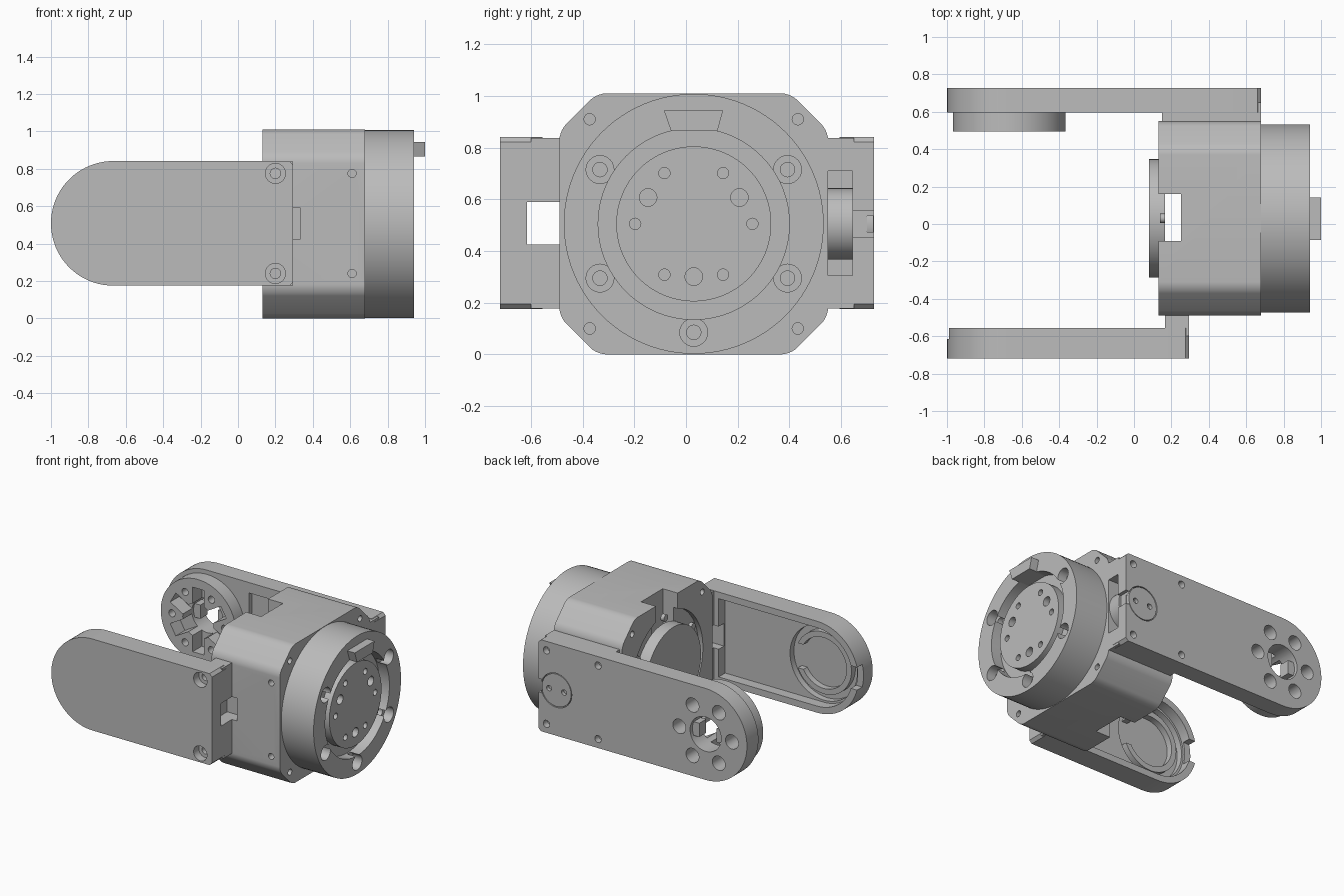
import bpy, bmesh, math
from mathutils import Matrix, Vector

cube = bpy.data.objects.get("Cube")
if cube:
    bpy.data.objects.remove(cube, do_unlink=True)

grey = bpy.data.materials.new("machined_grey")
grey.use_nodes = True
grey.diffuse_color = (0.5, 0.5, 0.5, 1)
grey.node_tree.nodes["Principled BSDF"].inputs["Base Color"].default_value = (0.5, 0.5, 0.5, 1)

CY, CZ = 0.03, 0.505        # motor axis
PX, PZ = -0.667, 0.508      # arm pivot axis
ROT = {"x": Matrix.Rotation(math.pi / 2, 4, "Y"), "y": Matrix.Rotation(math.pi / 2, 4, "X")}


def box(x0, x1, y0, y1, z0, z1):
    def add(bm):
        m = Matrix.Translation(((x0 + x1) / 2, (y0 + y1) / 2, (z0 + z1) / 2))
        bmesh.ops.create_cube(bm, size=1, matrix=m @ Matrix.Diagonal((x1 - x0, y1 - y0, z1 - z0, 1)))
    return add


def cyl(axis, a0, a1, u, z, r, seg=32):
    """Cylinder along x or y, from a0 to a1; u is the other flat coordinate."""
    def add(bm):
        mid = (a0 + a1) / 2
        c = (mid, u, z) if axis == "x" else (u, mid, z)
        bmesh.ops.create_cone(bm, cap_ends=True, segments=seg, radius1=r, radius2=r,
                              depth=a1 - a0, matrix=Matrix.Translation(c) @ ROT[axis])
    return add


def prism(axis, a0, a1, pts, bevel=0):
    """Extrude a profile of (u, z) points along x or y."""
    def add(bm):
        place = (lambda a, u, z: (a, u, z)) if axis == "x" else (lambda a, u, z: (u, a, z))
        rings = [[bm.verts.new(place(a, u, z)) for u, z in pts] for a in (a0, a1)]
        n = len(pts)
        faces = [bm.faces.new(rings[0]), bm.faces.new(rings[1][::-1])]
        for i in range(n):
            j = (i + 1) % n
            faces.append(bm.faces.new((rings[0][j], rings[0][i], rings[1][i], rings[1][j])))
        bmesh.ops.recalc_face_normals(bm, faces=faces)
        if bevel:
            edges = [bm.edges.get((p, q)) for p, q in zip(*rings)]
            bmesh.ops.bevel(bm, geom=edges, offset=bevel, segments=5, profile=0.5, affect="EDGES")
    return add


def make(name, *adders):
    bm = bmesh.new()
    for add in adders:
        add(bm)
    me = bpy.data.meshes.new(name)
    bm.to_mesh(me)
    bm.free()
    me.materials.append(grey)
    ob = bpy.data.objects.new(name, me)
    bpy.context.collection.objects.link(ob)
    return ob


def boolean(ob, adders, op="DIFFERENCE"):
    for add in adders:
        tool = make("cutter", add)
        tool.hide_render = True
        mod = ob.modifiers.new("cut", "BOOLEAN")
        mod.operation, mod.solver, mod.object = op, "EXACT", tool
        bpy.context.view_layer.objects.active = ob
        bpy.ops.object.modifier_apply(modifier=mod.name)
        me = tool.data
        bpy.data.objects.remove(tool, do_unlink=True)
        bpy.data.meshes.remove(me)


def polar(u, z, r, degrees):
    a = math.radians(degrees)
    return u + r * math.cos(a), z + r * math.sin(a)


def arm_profile(x_end, r, cut=0.0):
    """Plate outline with a round end at the pivot."""
    pts = [polar(PX, PZ, r, 90 + 180 * i / 40) for i in range(41)]
    return pts + [(x_end - cut, PZ - r), (x_end, PZ - r + cut), (x_end, PZ + r - cut), (x_end - cut, PZ + r)]


# Housing: chamfered block
h, w, cz, cw = 0.505, 0.52, 0.36, 0.375
octagon = [(CY + sy * u, CZ + sz * v) for sy, sz, u, v in (
    (1, -1, cw, h), (1, -1, w, cz), (1, 1, w, cz), (1, 1, cw, h),
    (-1, 1, cw, h), (-1, 1, w, cz), (-1, -1, w, cz), (-1, -1, cw, h))]
housing = make("housing", prism("x", 0.13, 0.68, octagon, 0.035))
corners = [(CY + sy * 0.403, CZ + sz * 0.405) for sy in (-1, 1) for sz in (-1, 1)]
boolean(housing, [cyl("x", 0.10, 0.165, CY, CZ, 0.41, 64),
                  box(0.1, 0.25, -0.09, 0.16, -0.1, 1.1),
                  box(0.2, 0.335, -0.6, -0.41, 0.425, 0.59)])
boolean(housing, [cyl("x", 0.62, 0.7, y, z, 0.022, 16) for y, z in corners])
boolean(housing, [cyl("x", 0.1, 0.2, y, z, 0.022, 16) for y, z in corners])
boolean(housing, [cyl("y", -0.6, -0.42, 0.61, z, 0.022, 16) for z in (0.24, 0.775)])

# Rear boss on the housing
rear_boss = make("rear_boss", cyl("x", 0.08, 0.166, CY, CZ, 0.317, 64))
rear_studs = make("rear_studs", *[cyl("x", 0.14, 0.167, *polar(CY, CZ, 0.365, a), 0.025, 16)
                                  for a in range(30, 360, 60)])

# Output ring with counterbored screw holes
ring = make("output_ring", cyl("x", 0.68, 0.94, CY, CZ, 0.503, 96))
boolean(ring, [cyl("x", 0.86, 1, CY, CZ, 0.37, 96)])
screws = [(CY + sy * 0.363, CZ + sz * 0.21) for sy in (-1, 1) for sz in (-1, 1)] + [(CY, 0.085)]
boolean(ring, [cyl("x", 0.87, 1, y, z, 0.054, 24) for y, z in screws])
boolean(ring, [cyl("x", 0.78, 0.9, y, z, 0.028, 16) for y, z in screws])

# Output disc with its bolt pattern
disc = make("output_disc", cyl("x", 0.85, 0.925, CY, CZ, 0.3, 96))
boolean(disc, [cyl("x", 0.88, 1, *polar(CY, CZ, 0.227, a), 0.022, 16) for a in range(0, 360, 60)])
boolean(disc, [cyl("x", 0.88, 1, *polar(CY, CZ, 0.204, a), 0.034, 20) for a in (30, 150, 270)])

# Index tab on the ring face
make("index_tab", prism("x", 0.85, 1.0, [(-0.058, 0.865), (0.122, 0.865), (0.143, 0.943), (-0.085, 0.943)]))

# Front arm: hollow cover plate with a mounting block
front_arm = make("front_arm", prism("y", -0.72, -0.555, arm_profile(0.295, 0.333, 0.02)))
boolean(front_arm, [box(0.165, 0.294, -0.6, -0.488, 0.177, 0.838)], "UNION")
boolean(front_arm, [prism("y", -0.63, -0.5, arm_profile(0.125, 0.285)),
                    cyl("y", -0.675, -0.6, PX, PZ, 0.27, 64),
                    box(0.05, 0.4, -0.615, -0.4, 0.425, 0.59),
                    box(-1.1, -0.9, -0.615, -0.5, 0.425, 0.59)])
for z in (0.24, 0.775):
    boolean(front_arm, [cyl("y", -0.8, -0.66, 0.2, z, 0.054, 24),
                        cyl("y", -0.7, -0.4, 0.2, z, 0.028, 16)])

# C shaped guide inside the front arm
guide = make("front_arm_guide", cyl("y", -0.68, -0.63, PX, PZ, 0.225, 64))
boolean(guide, [cyl("y", -0.7, -0.6, PX, PZ, 0.185, 64),
                box(PX + 0.1, PX + 0.4, -0.7, -0.6, PZ - 0.09, PZ + 0.09)])

# Back arm: long plate with a pad, pivot boss and bolt circle
back_arm = make("back_arm", prism("y", 0.595, 0.727, arm_profile(0.68, 0.333, 0.02)))
boolean(back_arm, [box(0.15, 0.679, 0.549, 0.65, 0.177, 0.838),
                   cyl("y", 0.495, 0.65, PX, PZ, 0.302, 64)], "UNION")
boolean(back_arm, [box(-0.33, 0.1, 0.5, 0.635, 0.25, 0.765),
                   box(0.4, 0.75, 0.5, 0.645, 0.305, 0.71),
                   box(0.655, 0.75, 0.6, 0.8, 0.455, 0.555),
                   cyl("y", 0.7, 0.8, 0.535, CZ, 0.124, 48),
                   cyl("y", 0.4, 0.8, PX, PZ, 0.125, 48)])
bolts = [polar(PX, PZ, 0.212, a) for a in range(0, 360, 60)]
boolean(back_arm, [cyl("y", 0.58, 0.8, x, z, 0.052, 24) for x, z in bolts])
boolean(back_arm, [cyl("y", 0.4, 0.7, x, z, 0.026, 16) for x, z in bolts])
boolean(back_arm, [cyl("y", 0.68, 0.8, x, z, 0.026, 16) for x in (0.2, 0.615) for z in (0.24, 0.775)])


def radial_slot(degrees):
    def add(bm):
        start = len(bm.verts)
        box(0.08, 0.235, 0.4, 0.6, -0.045, 0.045)(bm)
        bm.verts.ensure_lookup_table()
        m = Matrix.Translation((PX, 0, PZ)) @ Matrix.Rotation(math.radians(degrees), 4, "Y")
        bmesh.ops.transform(bm, matrix=m, verts=bm.verts[start:])
    return add


boolean(back_arm, [radial_slot(a) for a in (30, 90, 150, 210, 270, 330)])

# Locking teeth inside the pivot bore
make("bore_teeth", *[box(PX + s * 0.1 - 0.03, PX + s * 0.1 + 0.03, 0.62, 0.7, PZ - 0.05, PZ + 0.05)
                     for s in (-1, 1)])

# Pivot plug and its two-hole cap set in the back arm
make("pivot_plug", cyl("y", 0.55, 0.646, 0.535, CZ, 0.138, 48))
cap = make("pivot_cap", cyl("y", 0.64, 0.726, 0.535, CZ, 0.118, 48))
boolean(cap, [cyl("y", 0.7, 0.8, 0.535 + s * 0.06, CZ, 0.02, 16) for s in (-1, 1)])

# Smooth the round surfaces, keep the machined edges sharp
bpy.ops.object.select_all(action="DESELECT")
for ob in bpy.context.collection.objects:
    if ob.type == "MESH" and ob.data.materials and ob.data.materials[0] == grey:
        ob.select_set(True)
        bpy.context.view_layer.objects.active = ob
bpy.ops.object.shade_smooth_by_angle(angle=math.radians(25))
